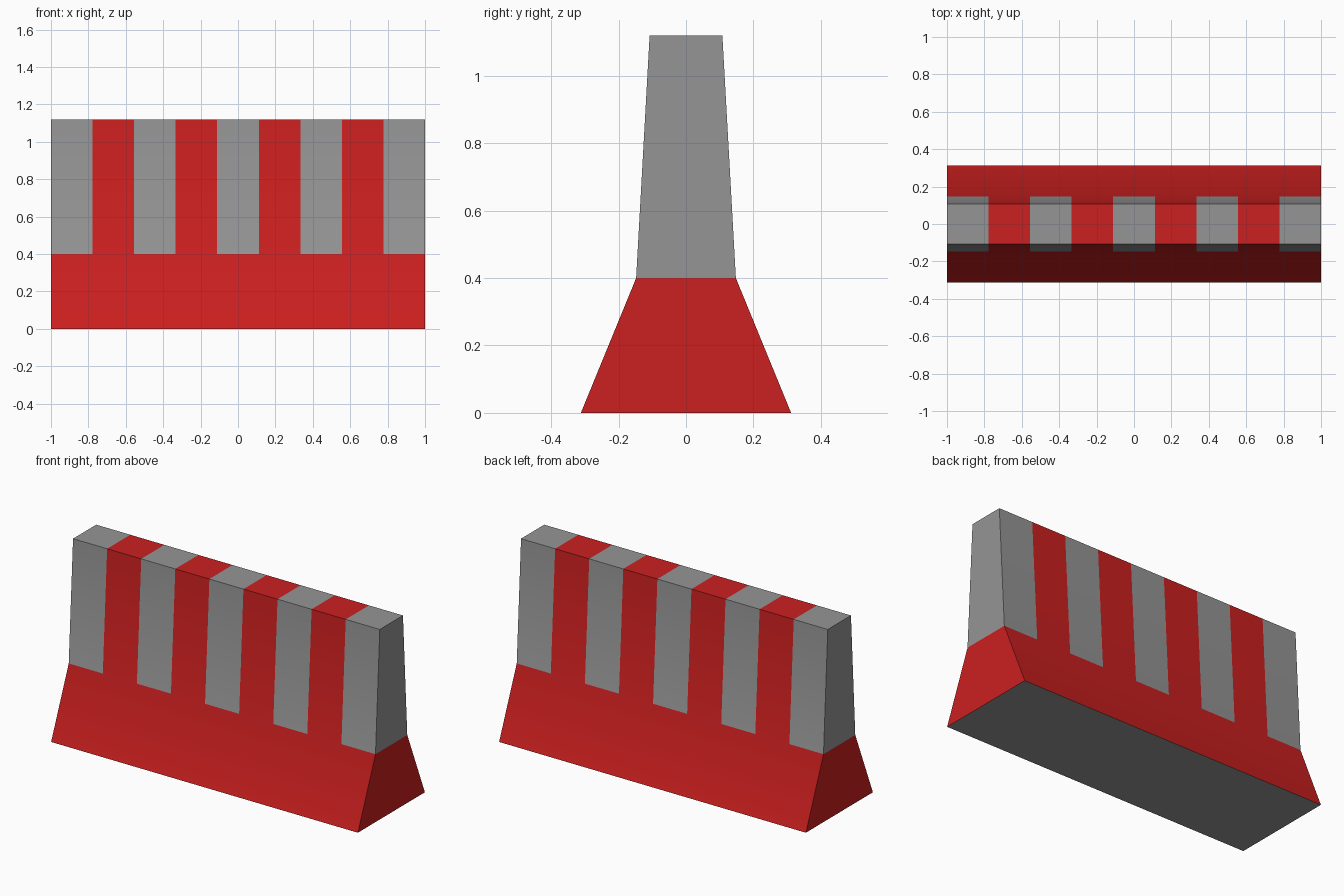
import bpy, bmesh, math

if "Cube" in bpy.data.objects:
    bpy.data.objects.remove(bpy.data.objects["Cube"])

STRIPES = 9
LENGTH = 2.0
# Barrier cross-section (y, z), right half from the foot up
half = [(0.312, 0.0), (0.148, 0.40), (0.108, 1.12)]
profile = half + [(-y, z) for y, z in reversed(half)]
GREY, RED = 0, 1


def paint(name, colour):
    mat = bpy.data.materials.new(name)
    mat.diffuse_color = (*colour, 1.0)
    mat.use_nodes = True
    mat.node_tree.nodes["Principled BSDF"].inputs["Base Color"].default_value = mat.diffuse_color
    return mat


# Loft the section through one station per stripe edge
bm = bmesh.new()
rings = [[bm.verts.new((-LENGTH / 2 + LENGTH * i / STRIPES, y, z)) for y, z in profile]
         for i in range(STRIPES + 1)]
n = len(profile)
for i in range(STRIPES):
    stripe = RED if i % 2 else GREY
    # foot slope, upper wall, top, upper wall, foot slope, underside
    colours = [RED, stripe, stripe, stripe, RED, GREY]
    for j in range(n):
        k = (j + 1) % n
        face = bm.faces.new((rings[i][j], rings[i][k], rings[i + 1][k], rings[i + 1][j]))
        face.material_index = colours[j]

# End caps: red foot below, grey wall above
for ring in (rings[0], rings[-1]):
    for ids, colour in (((0, 1, 4, 5), RED), ((1, 2, 3, 4), GREY)):
        bm.faces.new([ring[k] for k in ids]).material_index = colour

bmesh.ops.recalc_face_normals(bm, faces=bm.faces)
mesh = bpy.data.meshes.new("road_barrier")
mesh.materials.append(paint("concrete_grey", (0.30, 0.30, 0.30)))
mesh.materials.append(paint("red_paint", (0.60, 0.014, 0.014)))
bm.to_mesh(mesh)
bm.free()
barrier = bpy.data.objects.new("road_barrier", mesh)
bpy.context.collection.objects.link(barrier)

# Soft bend between wall and foot, crisp top and ends
bpy.context.view_layer.objects.active = barrier
barrier.select_set(True)
bpy.ops.object.shade_smooth_by_angle(angle=math.radians(30))
